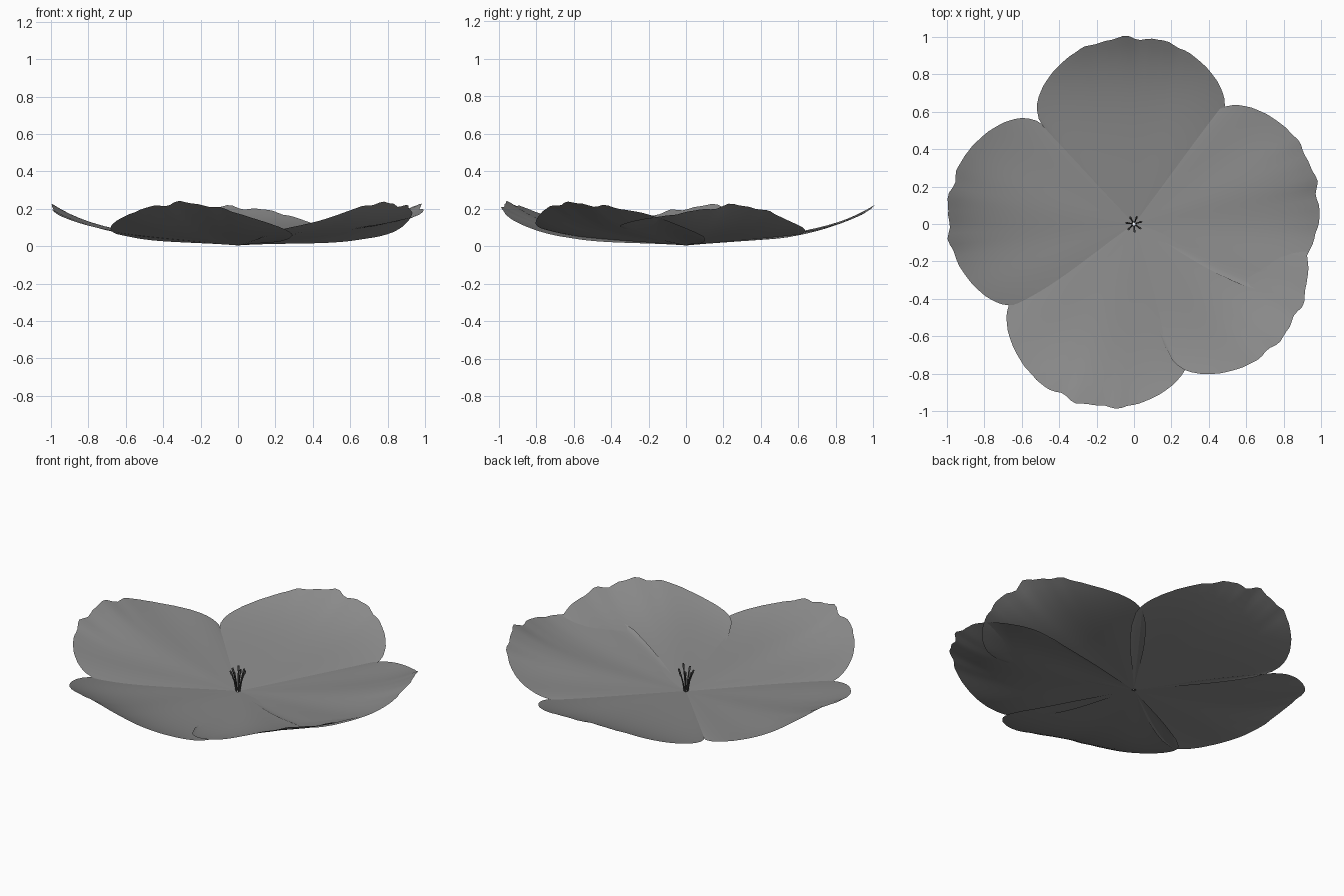
import bpy, math, random

if "Cube" in bpy.data.objects:
    bpy.data.objects.remove(bpy.data.objects["Cube"])

random.seed(4)

# half outline of a petal: (sideways fraction, reach from the centre)
OUTLINE = [(0, 1.0), (.25, .992), (.45, .965), (.62, .925), (.75, .885),
           (.86, .84), (.94, .785), (.98, .73), (1.0, .66)]


def grey(name, v):
    m = bpy.data.materials.new(name)
    m.diffuse_color = (v, v, v, 1)
    m.use_nodes = True
    m.node_tree.nodes["Principled BSDF"].inputs["Base Color"].default_value = m.diffuse_color
    return m


PETAL, STAMEN = grey("petal_grey", .26), grey("stamen_grey", .08)


def reach(q):
    q = abs(q)
    for (a, ra), (b, rb) in zip(OUTLINE, OUTLINE[1:]):
        if q <= b:
            return ra + (rb - ra) * (q - a) / (b - a)
    return OUTLINE[-1][1]


def petal(name, centre, ruffle, phase, lift_left, lift_right, tip=0.0):
    rings, cols = 22, 48
    verts, faces = [], []
    for i in range(rings + 1):
        s = 0.012 + 0.988 * i / rings
        for j in range(cols + 1):
            q = -1 + 2 * j / cols
            # soft notches around the tip
            wave = math.sin(21 * q + phase) + .6 * math.sin(38 * q + 2 * phase)
            notch = 0.008 * wave * max(0, 1 - (abs(q) / .42) ** 4) * s ** 8
            r = s * reach(q) + notch - 0.002 * s ** 8
            half = math.radians(42.5 + 2 * math.sin(math.pi * s))
            phi = q * half
            u = r * math.cos(phi)
            z = 0.004 + 0.108 * u + 0.098 * u ** 5 + tip * s ** 5
            z += ruffle * s ** 2 * math.sin(7 * q + phase) * (1 - q * q)
            # raised or drooping side edges
            z += (lift_left * max(0, q) ** 2 + lift_right * max(0, -q) ** 2) * s ** 1.5
            z += 0.3 * notch
            a = math.radians(centre) + phi
            verts.append((r * math.cos(a), r * math.sin(a), z))
    n = cols + 1
    for i in range(rings):
        for j in range(cols):
            k = i * n + j
            faces.append((k, k + n, k + n + 1, k + 1))
    me = bpy.data.meshes.new(name)
    me.from_pydata(verts, [], faces)
    me.polygons.foreach_set("use_smooth", [True] * len(me.polygons))
    me.materials.append(PETAL)
    ob = bpy.data.objects.new(name, me)
    bpy.context.collection.objects.link(ob)
    return ob


# five petals: the right one lies over the lower right one
petal("petal_back", 91.5, .003, 0.4, -.012, -.018)
petal("petal_left", 174, .010, 2.2, -.004, -.014)
petal("petal_front", 252, .006, 1.2, -.036, -.028, .018)
petal("petal_front_right", 326.5, .010, 3.6, -.046, -.012, .022)
petal("petal_right", 13, .012, 0.8, -.012, .036)

# stamens: thin tapered curves with a thicker tip
for k in range(7):
    a = k * math.tau / 7 + 0.3
    h = random.uniform(.125, .155)
    cu = bpy.data.curves.new(f"stamen_{k}", 'CURVE')
    cu.dimensions = '3D'
    cu.bevel_depth = 0.005
    cu.bevel_resolution = 2
    cu.use_fill_caps = True
    sp = cu.splines.new('POLY')
    path = [(.01, .005, .7), (.02, h * .5, .7), (.032, h * .8, .8),
            (.036, h * .87, 1.2), (.042, h, 1.0)]
    sp.points.add(len(path) - 1)
    for p, (d, z, rad) in zip(sp.points, path):
        p.co = (d * math.cos(a), d * math.sin(a), z, 1)
        p.radius = rad
    cu.materials.append(STAMEN)
    bpy.context.collection.objects.link(bpy.data.objects.new(f"stamen_{k}", cu))
